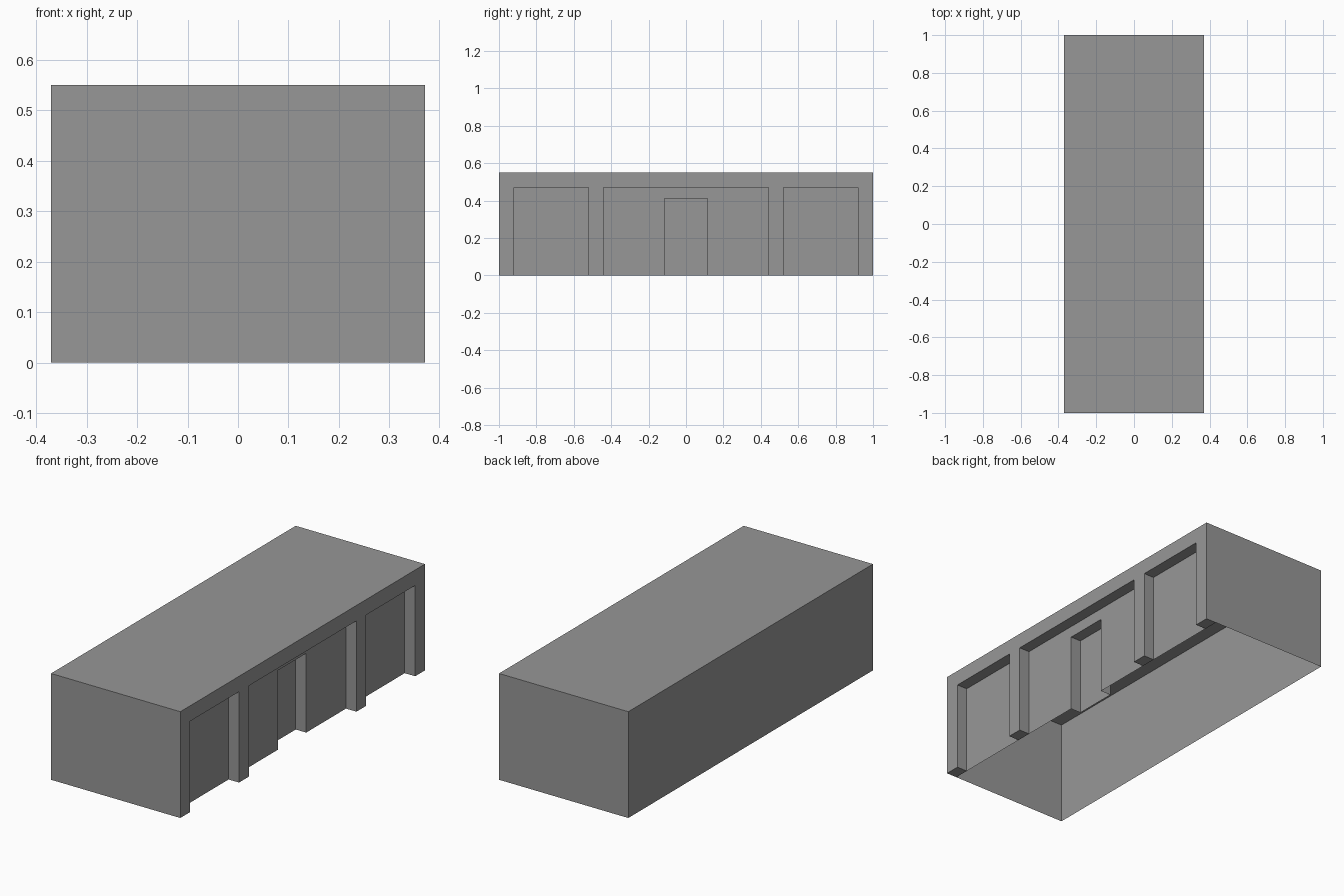
import bpy, bmesh
from mathutils import Vector

if "Cube" in bpy.data.objects:
    bpy.data.objects.remove(bpy.data.objects["Cube"], do_unlink=True)

W, L, H = 0.37, 1.0, 0.55      # half width, half length, height
STEP = 0.06                    # depth of each recess
HEAD, DOOR_HEAD = 0.47, 0.41   # recess heights
SIDE_IN, SIDE_OUT, MID, DOOR = 0.52, 0.92, 0.44, 0.115

grey = bpy.data.materials.new("plain grey")
grey.use_nodes = True
colour = (0.31, 0.31, 0.31, 1)
grey.diffuse_color = colour
grey.node_tree.nodes["Principled BSDF"].inputs["Base Color"].default_value = colour


def face(bm, points, normal):
    """Add a face turned towards the given direction."""
    f = bm.faces.new([bm.verts.new(p) for p in points])
    f.normal_update()
    if f.normal.dot(Vector(normal)) < 0:
        f.normal_flip()


def finish(bm, name):
    bmesh.ops.remove_doubles(bm, verts=bm.verts, dist=0.0001)
    mesh = bpy.data.meshes.new(name)
    bm.to_mesh(mesh)
    bm.free()
    mesh.materials.append(grey)
    bpy.context.collection.objects.link(bpy.data.objects.new(name, mesh))


def wall(bm, x, y0, y1, top, openings=()):
    """Wall facing +x, notched from the ground up by openings (y0, y1, top)."""
    outline = [(x, y1, 0), (x, y1, top), (x, y0, top), (x, y0, 0)]
    for a, b, h in openings:
        outline += [(x, a, 0), (x, a, h), (x, b, h), (x, b, 0)]
    face(bm, outline, (1, 0, 0))


def reveal(bm, x, y0, y1, top):
    """Jambs and head of a recess running back from x."""
    b = x - STEP
    for y, n in ((y0, 1), (y1, -1)):
        face(bm, [(x, y, 0), (b, y, 0), (b, y, top), (x, y, top)], (0, n, 0))
    face(bm, [(x, y0, top), (b, y0, top), (b, y1, top), (x, y1, top)], (0, 0, -1))


# Roof, plain back wall and end walls, open underneath
bm = bmesh.new()
face(bm, [(-W, -L, H), (W, -L, H), (W, L, H), (-W, L, H)], (0, 0, 1))
face(bm, [(-W, -L, 0), (-W, L, 0), (-W, L, H), (-W, -L, H)], (-1, 0, 0))
for s in (-1, 1):
    face(bm, [(-W, s * L, 0), (W, s * L, 0), (W, s * L, H), (-W, s * L, H)], (0, s, 0))
finish(bm, "building_shell")

# Outer facade with three bays and closed pier feet
bays = [(-SIDE_OUT, -SIDE_IN, HEAD), (-MID, MID, HEAD), (SIDE_IN, SIDE_OUT, HEAD)]
bm = bmesh.new()
wall(bm, W, -L, L, H, bays)
for bay in bays:
    reveal(bm, W, *bay)
for a, b in ((SIDE_OUT, L), (MID, SIDE_IN)):
    for s in (-1, 1):
        face(bm, [(W, s * a, 0), (W, s * b, 0), (W - STEP, s * b, 0), (W - STEP, s * a, 0)],
             (0, 0, -1))
finish(bm, "facade_frame")

# Recessed bay panels, the middle one opening into the doorway
doorway = (-DOOR, DOOR, DOOR_HEAD)
bm = bmesh.new()
for i, bay in enumerate(bays):
    wall(bm, W - STEP, *bay, [doorway] if i == 1 else [])
finish(bm, "bay_panels")

# Doorway reveal and door panel
bm = bmesh.new()
reveal(bm, W - STEP, *doorway)
wall(bm, W - 2 * STEP, *doorway)
finish(bm, "door")
